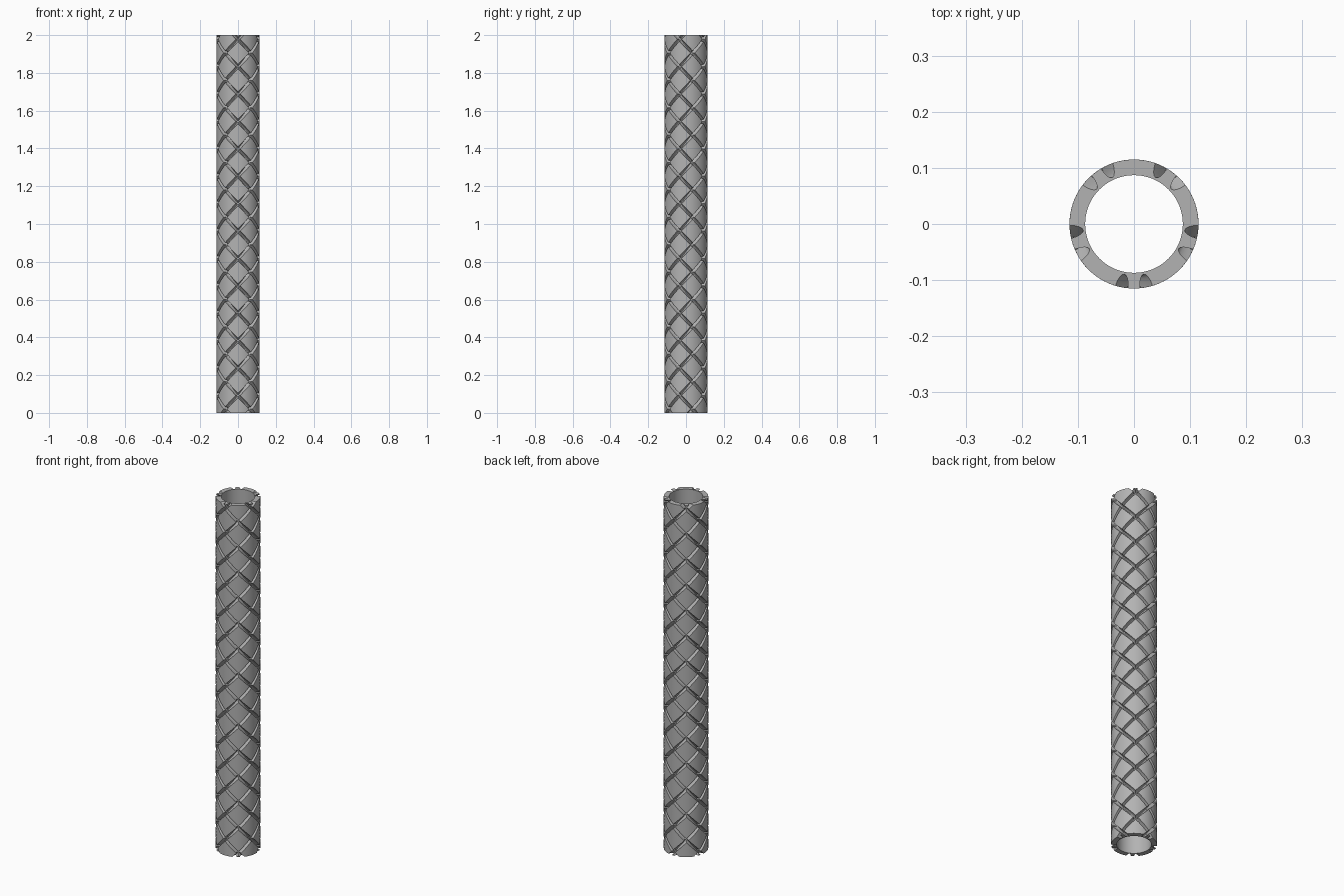
import bpy, bmesh
from math import radians, cos, sin, sqrt, pi

cube = bpy.data.objects.get("Cube")
if cube:
    bpy.data.objects.remove(cube)

HEIGHT, OUTER, INNER = 2.0, 0.115, 0.087
STARTS = 5                      # grooves winding each way
STEP = 360 / STARTS
PERIOD = 0.145                  # height of one diamond
RATE = STEP / PERIOD            # degrees of twist per unit height
HALF_WIDTH, DEPTH = 5.8, 0.024  # groove half width in degrees, and its depth

# Sample positions across one period: dense in the groove, sparse on the land
groove = [-HALF_WIDTH * cos(pi * i / 8) for i in range(9)]
land = [HALF_WIDTH + (STEP - 2 * HALF_WIDTH) * i / 7 for i in range(1, 7)]
samples = groove + land
N = len(samples)


def position(i):
    return STEP * (i // N) + samples[i % N]


def cut(i):
    t = samples[i % N] / HALF_WIDTH
    return DEPTH * sqrt(max(0, 1 - t * t)) if abs(t) < 1 else 0


bm = bmesh.new()
verts = {}
around = STARTS * N


def vertex(i, j):
    """Vertex where right-hand line i meets left-hand line j."""
    if i >= around:
        i, j = i - around, j - around
    if (i, j) not in verts:
        u, v = position(i), position(j)
        angle = radians((180 + u + v) / 2)
        z = HEIGHT + (50 + v - u) / (2 * RATE)
        r = OUTER - max(cut(i), cut(j))
        verts[i, j] = bm.verts.new((r * cos(angle), r * sin(angle), z))
    return verts[i, j]


# Grooved outer skin on a grid that follows both helices
rows = int(2 * HEIGHT / PERIOD) + 3
for i in range(around):
    for j in range(i - rows * N, i + 3 * N):
        bm.faces.new((vertex(i, j), vertex(i + 1, j),
                      vertex(i + 1, j + 1), vertex(i, j + 1)))

# Trim flat at both ends
for z, side in ((0, -1), (HEIGHT, 1)):
    bmesh.ops.bisect_plane(bm, geom=bm.verts[:] + bm.edges[:] + bm.faces[:], dist=1e-6,
                           plane_co=(0, 0, z), plane_no=(0, 0, side), clear_outer=True)

# Smooth bore
SEGMENTS = 96
rings = [[bm.verts.new((INNER * cos(2 * pi * s / SEGMENTS), INNER * sin(2 * pi * s / SEGMENTS), z))
          for s in range(SEGMENTS)] for z in (0, HEIGHT)]
for s in range(SEGMENTS):
    t = (s + 1) % SEGMENTS
    bm.faces.new((rings[0][t], rings[0][s], rings[1][s], rings[1][t]))

# Notched end rims
for z in (0, HEIGHT):
    rim = [e for e in bm.edges if e.is_boundary and all(abs(v.co.z - z) < 1e-4 for v in e.verts)]
    bmesh.ops.triangle_fill(bm, edges=rim, use_beauty=True, normal=(0, 0, 1 if z else -1))
bmesh.ops.recalc_face_normals(bm, faces=bm.faces[:])

mesh = bpy.data.meshes.new("grooved_tube")
bm.to_mesh(mesh)
bm.free()
tube = bpy.data.objects.new("grooved_tube", mesh)
bpy.context.collection.objects.link(tube)

grey = bpy.data.materials.new("plain_grey")
grey.use_nodes = True
colour = (0.45, 0.45, 0.45, 1)
grey.diffuse_color = colour
grey.node_tree.nodes["Principled BSDF"].inputs["Base Color"].default_value = colour
mesh.materials.append(grey)

bpy.ops.object.select_all(action="DESELECT")
tube.select_set(True)
bpy.context.view_layer.objects.active = tube
bpy.ops.object.shade_smooth_by_angle(angle=radians(35))
